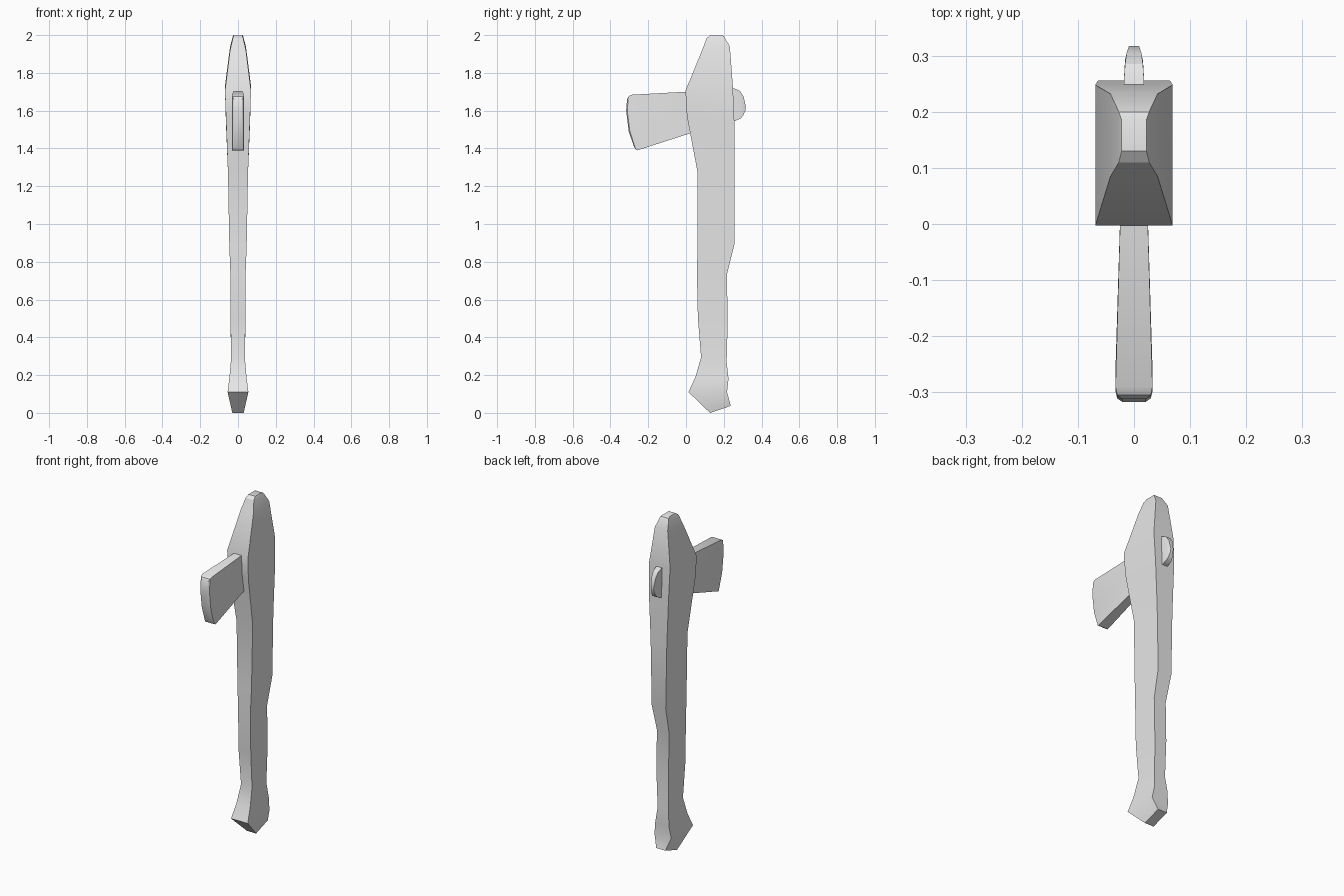
import bpy, bmesh, math

grey = bpy.data.materials.new("plain_grey")
grey.diffuse_color = (0.8, 0.8, 0.8, 1)


def loft(name, sections):
    """Skin a series of flat rungs; each is (half width, [(y, z), ...])."""
    bm = bmesh.new()
    rings = []
    for w, pts in sections:
        ring = [bm.verts.new((w, y, z)) for y, z in pts]
        ring += [bm.verts.new((-w, y, z)) for y, z in reversed(pts)]
        rings.append(ring)
    n = len(rings[0])
    for a, b in zip(rings, rings[1:]):
        for i in range(n):
            j = (i + 1) % n
            bm.faces.new((a[i], a[j], b[j], b[i]))
    # End caps as ladders of quads
    for r in (rings[0], rings[-1]):
        for i in range(n // 2 - 1):
            bm.faces.new((r[i], r[i + 1], r[n - 2 - i], r[n - 1 - i]))
    bmesh.ops.recalc_face_normals(bm, faces=bm.faces)
    me = bpy.data.meshes.new(name)
    bm.to_mesh(me)
    bm.free()
    me.materials.append(grey)
    ob = bpy.data.objects.new(name, me)
    bpy.context.collection.objects.link(ob)
    bpy.ops.object.select_all(action='DESELECT')
    ob.select_set(True)
    bpy.context.view_layer.objects.active = ob
    bpy.ops.object.shade_smooth_by_angle(angle=math.radians(30))
    return ob


# Handle: front and back outline points, from the slanted butt to the top
loft("handle", [
    (0.030, [(0.127, 0.000), (0.237, 0.037)]),
    (0.055, [(0.013, 0.110), (0.217, 0.110)]),
    (0.045, [(0.050, 0.190), (0.225, 0.180)]),
    (0.036, [(0.080, 0.295), (0.215, 0.270)]),
    (0.040, [(0.063, 0.500), (0.221, 0.490)]),
    (0.040, [(0.058, 0.730), (0.216, 0.730)]),
    (0.046, [(0.061, 0.890), (0.256, 0.890)]),
    (0.053, [(0.062, 1.270), (0.256, 1.270)]),
    (0.064, [(0.005, 1.570), (0.256, 1.540)]),
    (0.069, [(-0.003, 1.705), (0.248, 1.730)]),
    (0.042, [(0.085, 1.920), (0.232, 1.940)]),
    (0.027, [(0.110, 1.985), (0.200, 1.995)]),
    (0.022, [(0.130, 2.000), (0.185, 2.000)]),
])

# Blade: widens toward the bowed, rounded cutting edge
loft("blade", [
    (0.022, [(0.10, 1.706), (0.10, 1.64), (0.10, 1.57), (0.10, 1.505)]),
    (0.033, [(-0.290, 1.684), (-0.298, 1.60), (-0.286, 1.49), (-0.258, 1.390)]),
    (0.030, [(-0.305, 1.675), (-0.311, 1.60), (-0.297, 1.49), (-0.266, 1.394)]),
    (0.021, [(-0.312, 1.660), (-0.317, 1.60), (-0.303, 1.49), (-0.275, 1.408)]),
])

# Small poll knob behind the head
loft("back_knob", [
    (0.018, [(0.20, 1.720), (0.20, 1.540)]),
    (0.018, [(0.255, 1.718), (0.258, 1.545)]),
    (0.016, [(0.285, 1.705), (0.292, 1.560)]),
    (0.013, [(0.305, 1.675), (0.303, 1.575)]),
    (0.009, [(0.317, 1.620), (0.314, 1.600)]),
])
